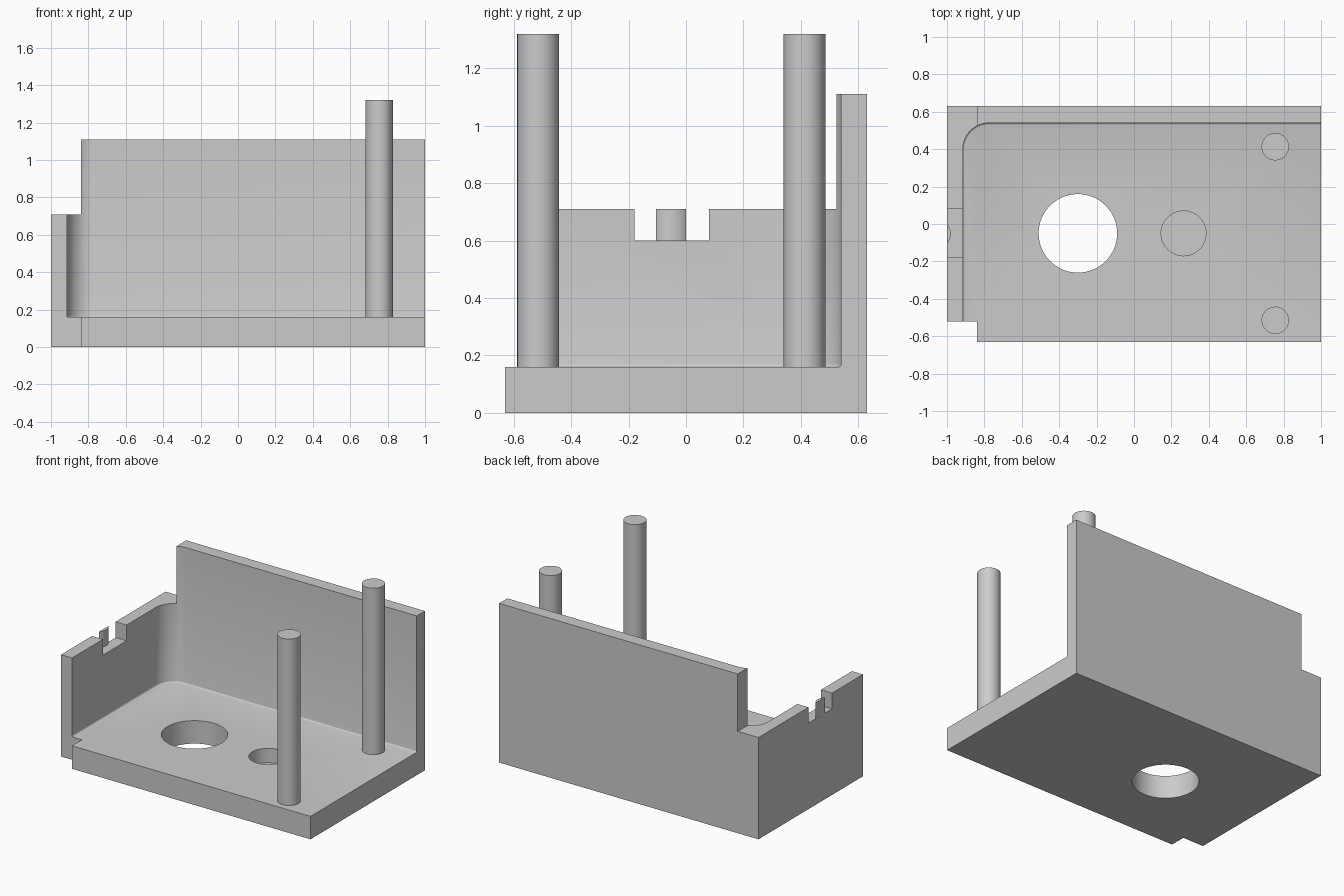
import bpy, bmesh, math

cube = bpy.data.objects.get("Cube")
if cube:
    bpy.data.objects.remove(cube, do_unlink=True)

grey = bpy.data.materials.new("light_grey")
grey.use_nodes = True
grey.diffuse_color = (0.6, 0.6, 0.6, 1)
grey.node_tree.nodes["Principled BSDF"].inputs["Base Color"].default_value = (0.6, 0.6, 0.6, 1)

FLOOR, SIDE_TOP, BACK_TOP = 0.16, 0.71, 1.11


def arc(cx, cy, r, start, end, steps):
    """Points on a circular arc, angles in degrees."""
    angles = [math.radians(start + (end - start) * i / steps) for i in range(steps + 1)]
    return [(cx + r * math.cos(a), cy + r * math.sin(a)) for a in angles]


def prism(name, outline, z0, z1, round_bottom=0):
    """Extrude a plan outline from z0 to z1, optionally rounding its bottom rim."""
    bm = bmesh.new()
    base = bm.faces.new([bm.verts.new((x, y, z0)) for x, y in outline])
    top = bmesh.ops.extrude_face_region(bm, geom=[base])["geom"]
    bmesh.ops.translate(bm, verts=[v for v in top if isinstance(v, bmesh.types.BMVert)],
                        vec=(0, 0, z1 - z0))
    bmesh.ops.recalc_face_normals(bm, faces=bm.faces)
    if round_bottom:
        rim = [e for e in bm.edges if all(abs(v.co.z - z0) < 1e-5 for v in e.verts)]
        bmesh.ops.bevel(bm, geom=rim, offset=round_bottom, segments=3,
                        profile=0.5, affect='EDGES')
    mesh = bpy.data.meshes.new(name)
    bm.to_mesh(mesh)
    bm.free()
    mesh.materials.append(grey)
    obj = bpy.data.objects.new(name, mesh)
    bpy.context.collection.objects.link(obj)
    return obj


def box(name, x0, x1, y0, y1, z0, z1):
    return prism(name, [(x0, y0), (x1, y0), (x1, y1), (x0, y1)], z0, z1)


def disc(name, x, y, r, z0, z1):
    return prism(name, arc(x, y, r, 0, 360, 64)[:-1], z0, z1)


def select(obj):
    bpy.ops.object.select_all(action='DESELECT')
    obj.select_set(True)
    bpy.context.view_layer.objects.active = obj


def cut(target, cutter):
    cutter.hide_render = True
    mod = target.modifiers.new("cut", 'BOOLEAN')
    mod.operation, mod.solver, mod.object = 'DIFFERENCE', 'EXACT', cutter
    select(target)
    bpy.ops.object.modifier_apply(modifier=mod.name)
    bpy.data.objects.remove(cutter, do_unlink=True)


def smooth(obj):
    select(obj)
    bpy.ops.object.shade_smooth_by_angle(angle=math.radians(35))


# Base plate with back and side walls, carved from one block
body = prism("base_and_walls", [(-0.84, -0.63), (1, -0.63), (1, 0.63), (-1, 0.63),
                                (-1, -0.52), (-0.84, -0.52)], 0, BACK_TOP)

# Open interior with a rounded inner corner and a small floor fillet
inner = [(1.3, 0.54)] + arc(-0.775, 0.4, 0.14, 90, 180, 16) + [(-0.915, -0.9), (1.3, -0.9)]
cut(body, prism("interior_cutter", inner, FLOOR, 1.5, 0.01))

# Lower side wall and its cable notch
cut(body, box("side_wall_cutter", -1.2, -0.84, -0.9, 0.9, SIDE_TOP, 1.5))
cut(body, box("notch_cutter", -1.2, -0.87, -0.18, 0.08, 0.6, 1.0))

# Through hole and shallow blind hole in the floor
cut(body, disc("through_hole_cutter", -0.3, -0.05, 0.21, -0.2, 0.5))
cut(body, disc("blind_hole_cutter", 0.265, -0.05, 0.12, 0.06, 0.5))
smooth(body)

# Thin curved rib standing in the notch, flush with the outer face
rib_angle = math.degrees(math.asin(0.052 / 0.078))
smooth(prism("notch_rib", arc(-1.058, -0.052, 0.078, -rib_angle, rib_angle, 12), 0.595, SIDE_TOP))

# Two tall posts
for name, y in (("front_post", -0.515), ("back_post", 0.413)):
    smooth(disc(name, 0.755, y, 0.073, FLOOR - 0.005, 1.32))
